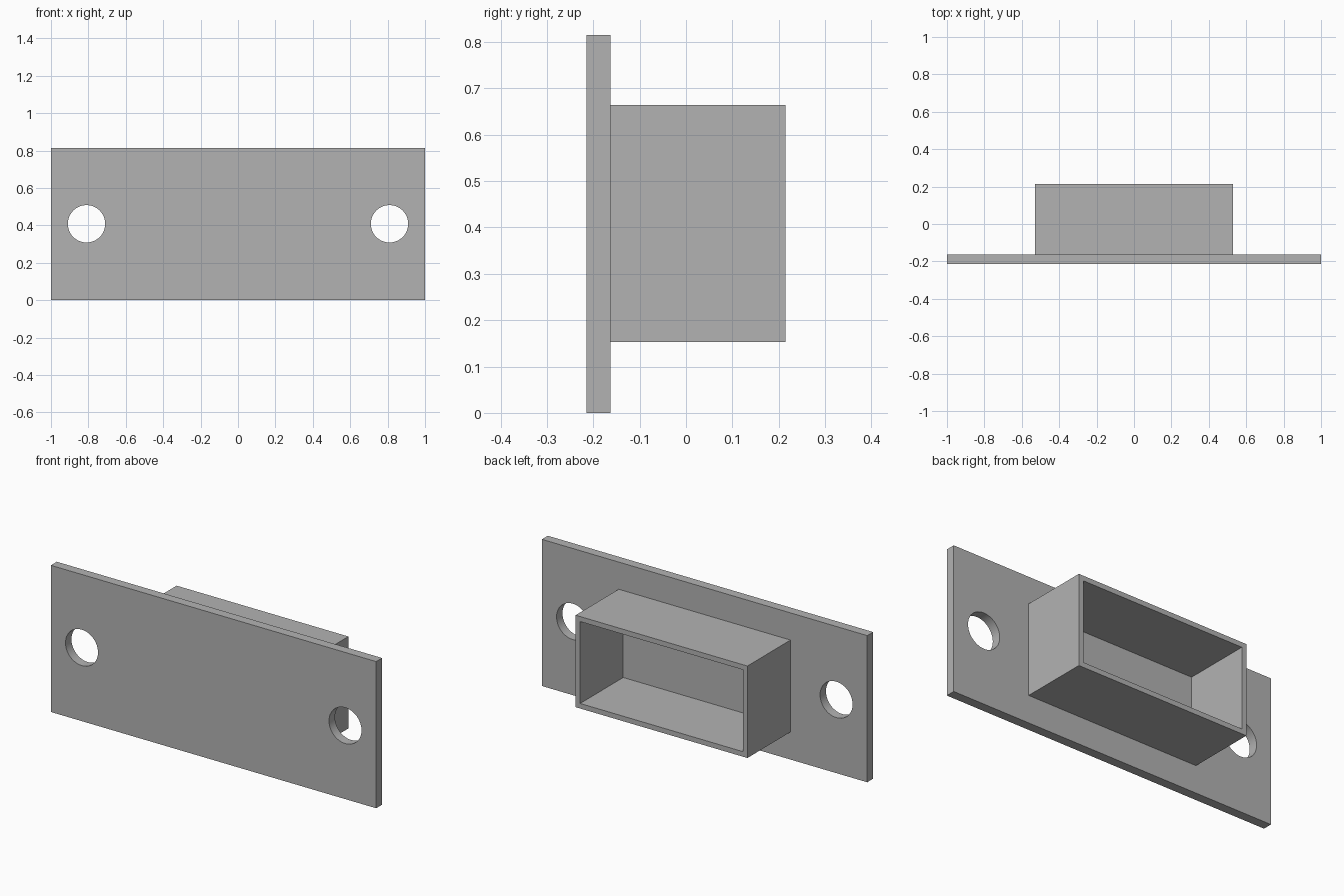
import bpy, bmesh, math

if "Cube" in bpy.data.objects:
    bpy.data.objects.remove(bpy.data.objects["Cube"])

grey = bpy.data.materials.new("plain_grey")
grey.diffuse_color = (0.45, 0.45, 0.45, 1)
grey.use_nodes = True
grey.node_tree.nodes["Principled BSDF"].inputs["Base Color"].default_value = grey.diffuse_color

HEIGHT = 0.815
Y_FRONT, Y_PLATE, Y_BACK = -0.215, -0.163, 0.215
HOLE_X, HOLE_R, MID_Z = 0.81, 0.10, HEIGHT / 2 + 0.001


def extruded(name, loops, y0, y1):
    """Fill closed x-z outlines (the first is the rim, the rest are holes) and extrude along y."""
    bm = bmesh.new()
    edges = []
    for loop in loops:
        vs = [bm.verts.new((x, y0, z)) for x, z in loop]
        edges += [bm.edges.new((a, b)) for a, b in zip(vs, vs[1:] + vs[:1])]
    bmesh.ops.triangle_fill(bm, use_beauty=True, edges=edges)
    out = bmesh.ops.extrude_face_region(bm, geom=bm.faces[:], use_keep_orig=True)
    moved = [g for g in out["geom"] if isinstance(g, bmesh.types.BMVert)]
    bmesh.ops.translate(bm, verts=moved, vec=(0, y1 - y0, 0))
    bmesh.ops.recalc_face_normals(bm, faces=bm.faces[:])
    mesh = bpy.data.meshes.new(name)
    bm.to_mesh(mesh)
    bm.free()
    mesh.materials.append(grey)
    obj = bpy.data.objects.new(name, mesh)
    bpy.context.collection.objects.link(obj)
    bpy.context.view_layer.objects.active = obj
    obj.select_set(True)
    bpy.ops.object.shade_smooth_by_angle(angle=math.radians(30))
    obj.select_set(False)
    return obj


def rect(hx, z0, z1):
    return [(-hx, z0), (hx, z0), (hx, z1), (-hx, z1)]


def circle(cx, cz, r, n=48):
    return [(cx + r * math.cos(math.tau * i / n), cz + r * math.sin(math.tau * i / n))
            for i in range(n)]


# Mounting plate with two screw holes
extruded("mounting_plate",
         [rect(1, 0, HEIGHT)] + [circle(s * HOLE_X, MID_Z, HOLE_R) for s in (-1, 1)],
         Y_FRONT, Y_PLATE)

# Rectangular sleeve, open at the back and closed by the plate
WALL = 0.028
extruded("sleeve",
         [rect(0.528, 0.153, 0.664), rect(0.528 - WALL, 0.153 + WALL, 0.664 - WALL)],
         Y_PLATE, Y_BACK)
